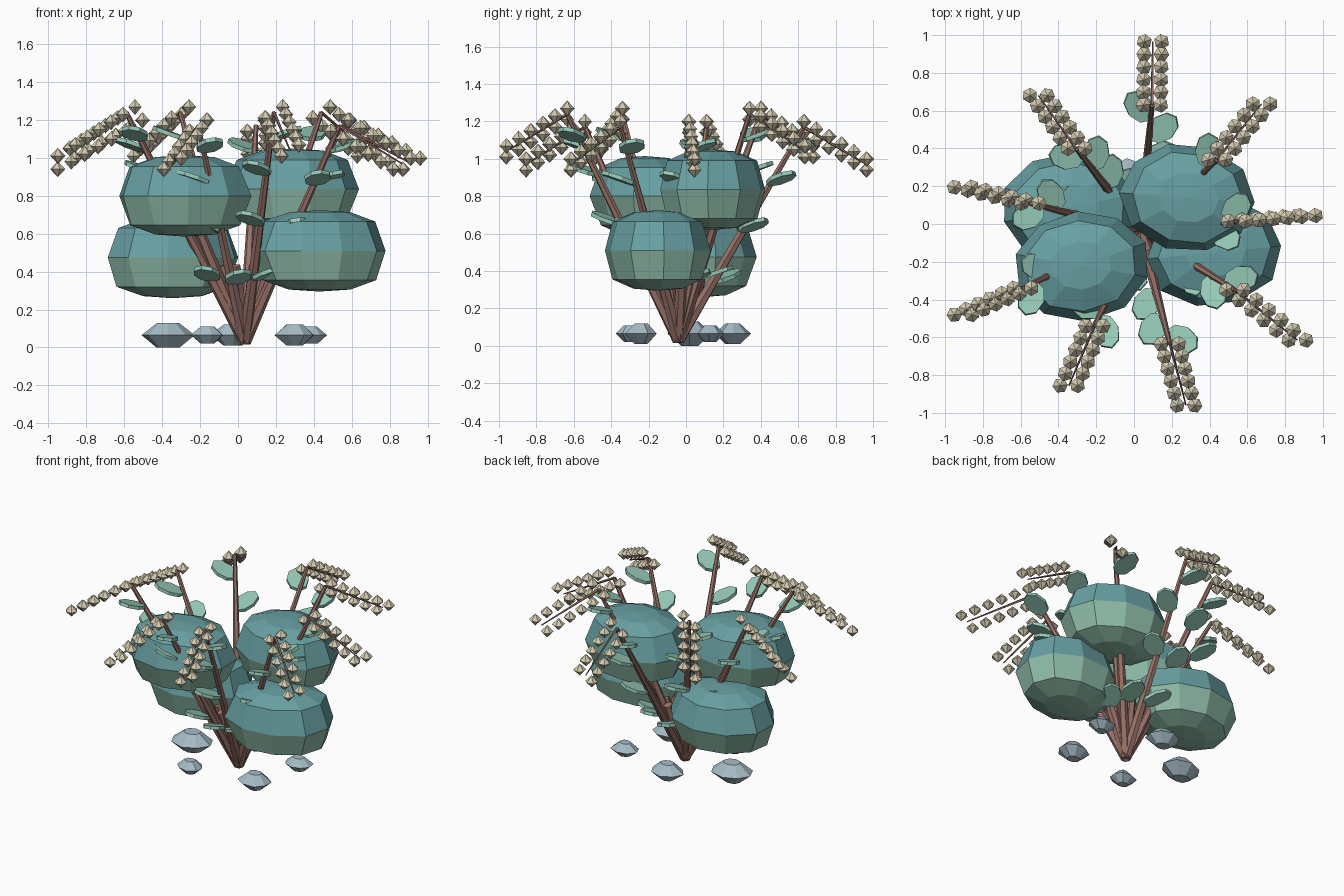
import bpy, bmesh, math, random
from mathutils import Vector, Matrix

random.seed(4)
cube = bpy.data.objects.get("Cube")
if cube:
    bpy.data.objects.remove(cube)


def material(name, rgb):
    m = bpy.data.materials.new(name)
    m.use_nodes = True
    lin = [((c / 255 + 0.055) / 1.055) ** 2.4 for c in rgb]
    m.diffuse_color = (*lin, 1)
    m.node_tree.nodes["Principled BSDF"].inputs["Base Color"].default_value = (*lin, 1)
    return m


TEAL = material("foliage teal", (104, 160, 163))
SAGE = material("foliage sage", (143, 188, 169))
LEAF = material("leaf mint", (150, 203, 184))
BARK = material("stem brown", (154, 115, 105))
SEED = material("seed beige", (212, 203, 176))
STONE = material("stone blue grey", (166, 188, 198))


def finish(name, bm, *mats):
    bmesh.ops.recalc_face_normals(bm, faces=bm.faces)
    me = bpy.data.meshes.new(name)
    bm.to_mesh(me)
    bm.free()
    for m in mats:
        me.materials.append(m)
    ob = bpy.data.objects.new(name, me)
    bpy.context.collection.objects.link(ob)
    return ob


def lathe(bm, profile, sides, matrix, jitter=0.0):
    """Rings of (radius, height); radius 0 makes a tip, open ends are capped."""
    rings = []
    for r, z in profile:
        if r == 0:
            rings.append([bm.verts.new(matrix @ Vector((0, 0, z)))])
            continue
        ring = []
        for i in range(sides):
            a = math.tau * i / sides
            k = r * (1 + random.uniform(-jitter, jitter))
            ring.append(bm.verts.new(matrix @ Vector((k * math.cos(a), k * math.sin(a), z))))
        rings.append(ring)
    for lo, hi in zip(rings, rings[1:]):
        for i in range(sides):
            j = (i + 1) % sides
            quad = [lo[i % len(lo)], lo[j % len(lo)], hi[j % len(hi)], hi[i % len(hi)]]
            bm.faces.new(list(dict.fromkeys(quad)))
    for ring in (rings[0], rings[-1]):
        if len(ring) > 1:
            bm.faces.new(ring)


def tube(bm, a, b, r1, r2, sides=6):
    d = b - a
    m = Matrix.Translation(a) @ d.to_track_quat('Z', 'Y').to_matrix().to_4x4()
    lathe(bm, [(r1, 0), (r2, d.length)], sides, m)


ROOT = Vector((0.035, -0.04, 0.03))

# Foliage masses: teal above the widest ring, sage below
# centre, turn of the ring corners, turn of the whole oval
clumps = {
    "foliage_low_right": ((-0.345, 0.085, 0.475), 0.2, 0.05),
    "foliage_high_right": ((-0.28, -0.22, 0.8), 0.9, 0.12),
    "foliage_high_left": ((0.285, 0.14, 0.835), 0.1, -0.15),
    "foliage_low_left": ((0.43, -0.15, 0.51), 0.5, 0.2),
}
half = [(0.45, 0.95), (0.83, 0.72)]
round_profile = ([(0, -1)] + [(r, -z) for r, z in half] + [(1, 0)] + half[::-1] + [(0, 1)])
for name, (loc, corner, turn) in clumps.items():
    bm = bmesh.new()
    lathe(bm, round_profile, 10, Matrix.Rotation(corner, 4, 'Z'), 0.025)
    for f in bm.faces:
        f.material_index = 1 if f.calc_center_median().z < 0 else 0
    bm.transform(Matrix.Translation(loc) @ Matrix.Rotation(turn, 4, 'Z')
                 @ Matrix.Diagonal((0.36, 0.29, 0.215, 1)))
    finish(name, bm, TEAL, SAGE)

# Fan of short thick stems at the base
bm = bmesh.new()
for i in range(8):
    a = math.tau * (i + 0.5) / 8
    top = ROOT + Vector((0.13 * math.cos(a), 0.13 * math.sin(a), 0.4))
    tube(bm, ROOT, top, 0.034, 0.03)
finish("base_stems", bm, BARK)

# Branches reaching up into the high foliage
bm = bmesh.new()
for name in ("foliage_high_right", "foliage_high_left"):
    tube(bm, ROOT, Vector(clumps[name][0]), 0.035, 0.026)
finish("foliage_branches", bm, BARK)

# Flower stems: plan position of the stem tip and of the seed head's end
stems = [
    ((0.545, 0.015), (0.915, 0.045)),
    ((0.44, 0.34), (0.675, 0.635)),
    ((0.095, 0.63), (0.1, 0.965)),
    ((-0.305, 0.4), (-0.505, 0.68)),
    ((-0.55, 0.11), (-0.905, 0.195)),
    ((-0.59, -0.34), (-0.905, -0.48)),
    ((-0.21, -0.54), (-0.345, -0.855)),
    ((0.19, -0.635), (0.275, -0.96)),
    ((0.535, -0.35), (0.865, -0.615)),
]
ROW = Vector((0.046, 0, 0.029))
BEADS = 6


def leaf(bm, base, heading):
    """A thin eight-sided oval, rising away from its stem."""
    m = (Matrix.Translation(base) @ Matrix.Rotation(heading, 4, 'Z')
         @ Matrix.Rotation(-0.34, 4, 'Y') @ Matrix.Translation((0.1, 0, 0))
         @ Matrix.Diagonal((0.098, 0.07, 1, 1)))
    lathe(bm, [(1, -0.011), (1, 0.011)], 8, m)


for i, (tip_xy, end_xy) in enumerate(stems):
    drop = 0.07 * (1 - i % 2)
    tip = Vector((*tip_xy, 1.24 - drop))
    end = Vector((*end_xy, 1.04 - drop))

    # Stem and drooping spine
    bm = bmesh.new()
    tube(bm, ROOT, tip, 0.034, 0.013)
    tube(bm, tip, end, 0.009, 0.004, 5)
    finish(f"flower_stem_{i + 1}", bm, BARK)

    # Two rows of seeds beside the spine
    bm = bmesh.new()
    for side in (-1, 1):
        for k in range(BEADS):
            p = tip.lerp(end, k / (BEADS - 1)) + ROW * side
            spin = Matrix.Rotation(random.random(), 4, 'Z')
            lathe(bm, [(0, -0.042), (0.041, 0), (0, 0.042)], 6, Matrix.Translation(p) @ spin)
    finish(f"seed_head_{i + 1}", bm, SEED)

    # Leaves alternate from side to side up the stem
    bm = bmesh.new()
    out = math.atan2(tip.y - ROOT.y, tip.x - ROOT.x)
    for t, side in ((0.27, 1), (0.51, -1), (0.73, -1), (0.88, 1)):
        leaf(bm, ROOT.lerp(tip, t), out + side * 0.8)
    finish(f"stem_leaves_{i + 1}", bm, LEAF)

# Stones around the base: x, y, half width, half height
stones = [(-0.37, 0.02, 0.14, 0.065), (-0.16, -0.3, 0.09, 0.045), (0.3, -0.24, 0.11, 0.055),
          (0.38, 0.13, 0.095, 0.045), (-0.03, 0.25, 0.115, 0.055)]
for i, (x, y, w, h) in enumerate(stones):
    bm = bmesh.new()
    m = (Matrix.Translation((x, y, 0.065)) @ Matrix.Diagonal((w, w * 0.8, h, 1))
         @ Matrix.Rotation(i, 4, 'Z'))
    lathe(bm, [(0.42, -1), (1, 0), (0.42, 1)], 8, m, 0.08)
    finish(f"stone_{i + 1}", bm, STONE)
